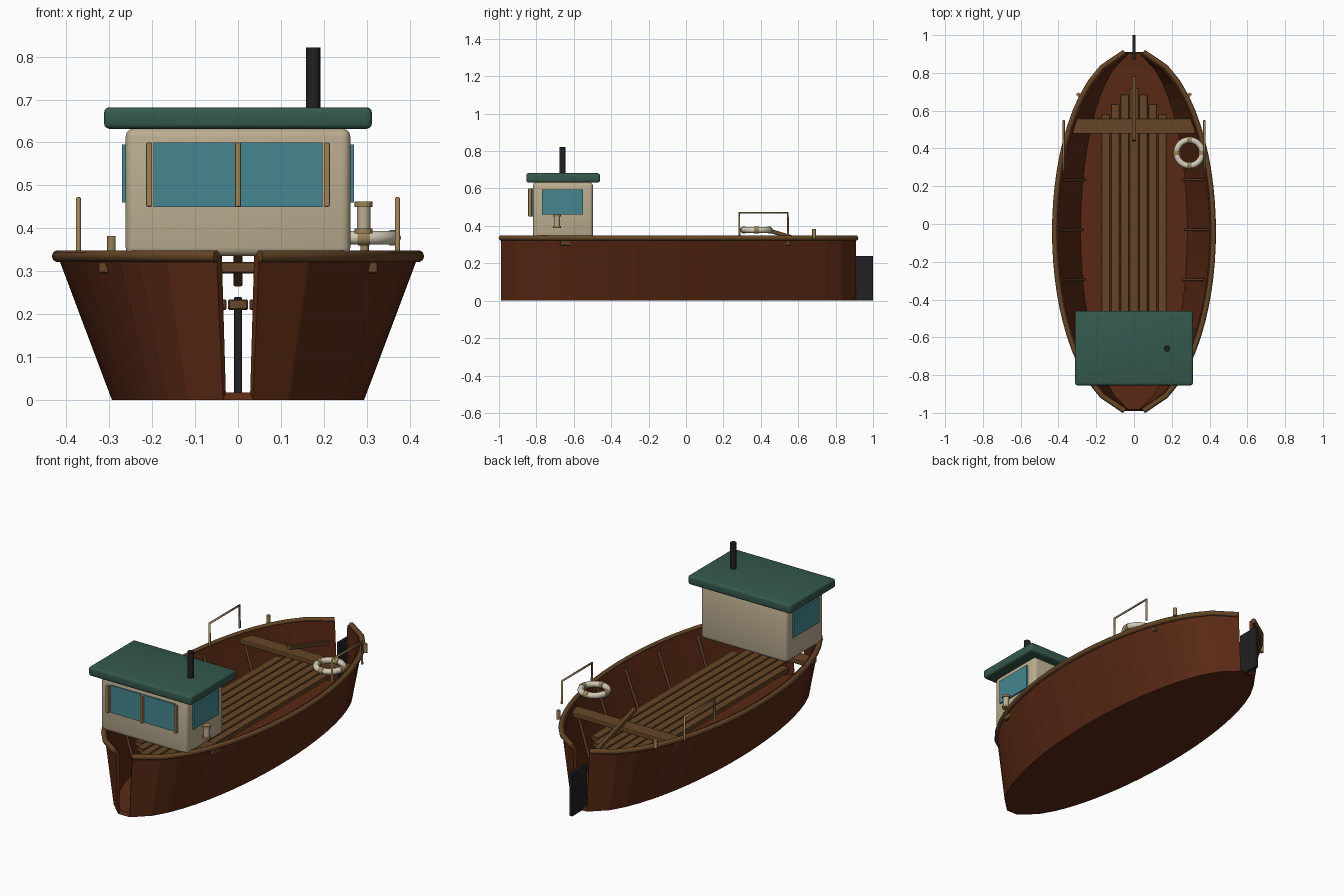
import bpy, bmesh, math
from mathutils import Vector

old = bpy.data.objects.get("Cube")
if old:
    bpy.data.objects.remove(old, do_unlink=True)


def material(name, r, g, b):
    m = bpy.data.materials.new(name)
    m.use_nodes = True
    m.diffuse_color = (r, g, b, 1)
    m.node_tree.nodes["Principled BSDF"].inputs["Base Color"].default_value = (r, g, b, 1)
    m.node_tree.nodes["Principled BSDF"].inputs["Roughness"].default_value = 0.8
    return m


HULL = material("red brown hull", 0.10, 0.022, 0.007)
WOOD = material("deck wood", 0.13, 0.06, 0.02)
TAN = material("pale wood", 0.34, 0.23, 0.10)
CREAM = material("cream paint", 0.50, 0.42, 0.28)
GLASS = material("teal glass", 0.06, 0.24, 0.28)
GREEN = material("green roof", 0.035, 0.10, 0.075)
BLACK = material("black iron", 0.015, 0.015, 0.015)
WHITE = material("white ring", 0.65, 0.60, 0.48)


def add_object(name, bm, mat):
    me = bpy.data.meshes.new(name)
    bmesh.ops.recalc_face_normals(bm, faces=bm.faces)
    bm.to_mesh(me)
    bm.free()
    me.materials.append(mat)
    ob = bpy.data.objects.new(name, me)
    bpy.context.collection.objects.link(ob)
    return ob


def smooth(ob):
    bpy.ops.object.select_all(action="DESELECT")
    ob.select_set(True)
    bpy.context.view_layer.objects.active = ob
    bpy.ops.object.shade_smooth_by_angle(angle=math.radians(35))


def box(name, center, size, mat, bevel=0.0, segments=2):
    bm = bmesh.new()
    bmesh.ops.create_cube(bm, size=1)
    bmesh.ops.scale(bm, vec=size, verts=bm.verts)
    if bevel:
        bmesh.ops.bevel(bm, geom=bm.edges[:], offset=bevel, segments=segments,
                        profile=0.5, affect="EDGES")
    ob = add_object(name, bm, mat)
    ob.location = center
    return ob


def rod(name, a, b, radius, mat, sides=16):
    a, b = Vector(a), Vector(b)
    bm = bmesh.new()
    bmesh.ops.create_cone(bm, cap_ends=True, segments=sides, radius1=radius,
                          radius2=radius, depth=(b - a).length)
    ob = add_object(name, bm, mat)
    ob.location = (a + b) / 2
    ob.rotation_euler = (b - a).to_track_quat("Z", "Y").to_euler()
    smooth(ob)
    return ob


def tube(name, points, radius, mat):
    cu = bpy.data.curves.new(name, "CURVE")
    cu.dimensions = "3D"
    cu.bevel_depth = radius
    cu.bevel_resolution = 3
    cu.use_fill_caps = True
    sp = cu.splines.new("POLY")
    sp.points.add(len(points) - 1)
    for p, co in zip(sp.points, points):
        p.co = (*co, 1)
    cu.materials.append(mat)
    ob = bpy.data.objects.new(name, cu)
    bpy.context.collection.objects.link(ob)


# Hull plan: an ellipse cut off at both ends, narrower at the keel
MID, HALF, BEAM, TOP, KEEL = -0.04, 0.95, 0.42, 0.335, 0.70
STATIONS = 24


def half_width(y):
    t = (y - MID) / HALF
    return max(0.05, BEAM * math.sqrt(max(0, 1 - t * t)))


ys = [MID - HALF + 2 * HALF * i / STATIONS for i in range(STATIONS + 1)]

# Open hull with a slot at bow and stern
bm = bmesh.new()
rows = []
for y in ys:
    w = half_width(y)
    rows.append([bm.verts.new(p) for p in
                 ((-w, y, TOP), (-w * KEEL, y, 0), (w * KEEL, y, 0), (w, y, TOP))])
for r, s in zip(rows, rows[1:]):
    for k in range(3):
        bm.faces.new((r[k], s[k], s[k + 1], r[k + 1]))
hull = add_object("hull", bm, HULL)
# Normals must point outward so the shell thickens inward
if min(hull.data.polygons, key=lambda p: p.center.z).normal.z > 0:
    hull.data.flip_normals()
shell = hull.modifiers.new("thickness", "SOLIDIFY")
shell.thickness = 0.02
shell.offset = -1

for side, label in ((-1, "right"), (1, "left")):
    # Gunwale, ribs, posts and grab rails on each side
    tube(f"gunwale_{label}", [(side * half_width(y), y, TOP) for y in ys], 0.014, WOOD)
    for i in range(-2, 3):
        y = MID + 0.01 + i * 0.265
        w = half_width(y) - 0.024
        tube(f"rib_{label}_{i + 3}", [(side * (w * KEEL - 0.004), y, 0.02),
                                      (side * (w - 0.005), y, 0.315)], 0.007, WOOD)
    rod(f"mooring_post_{label}", (side * 0.295, 0.685, TOP), (side * 0.295, 0.685, 0.382),
        0.010, TAN)
    x = side * 0.372
    tube(f"grab_rail_{label}", [(x, 0.285, 0.345), (x, 0.285, 0.469),
                                (x, 0.545, 0.469), (x, 0.545, 0.345)], 0.006, TAN)
    # Cabin side windows
    box(f"side_window_{label}", (side * 0.266, -0.66, 0.528), (0.009, 0.22, 0.135), GLASS)
    box(f"window_post_{label}", (side * 0.207, -0.834, 0.525), (0.014, 0.02, 0.15), TAN, 0.003)

# Floor planks, shorter toward the sides
for i in range(-3, 4):
    reach = (0.755, 0.72, 0.67, 0.615)[abs(i)]
    box(f"floor_plank_{i + 4}", (i * 0.05, MID + 0.005, 0.222), (0.046, reach * 2, 0.025),
        WOOD, 0.003, 1)

# Benches
for name, y in (("stern_bench", 0.518), ("bow_bench", -0.633)):
    box(name, (0, y, 0.308), (0.65, 0.08, 0.026), WOOD, 0.005)

# Cabin
smooth(box("cabin", (0, -0.658, 0.484), (0.524, 0.322, 0.298), CREAM, 0.02, 3))
smooth(box("cabin_roof", (0, -0.657, 0.657), (0.624, 0.394, 0.05), GREEN, 0.012, 3))
box("front_window", (0, -0.822, 0.525), (0.394, 0.009, 0.15), GLASS)
box("window_post_middle", (0, -0.834, 0.525), (0.014, 0.02, 0.15), TAN, 0.003)
rod("chimney", (0.175, -0.66, 0.67), (0.175, -0.66, 0.822), 0.017, BLACK)

# Lantern on the cabin's left side
for name, low, high, radius, mat in (("lantern_body", 0.40, 0.452, 0.016, CREAM),
                                     ("lantern_base", 0.388, 0.40, 0.021, TAN),
                                     ("lantern_cap", 0.45, 0.462, 0.021, TAN)):
    rod(name, (0.293, -0.69, low), (0.293, -0.69, high), radius, mat)

# Rudder and sloping tiller
box("rudder", (0, 0.935, 0.12), (0.018, 0.13, 0.24), BLACK, 0.003)
tiller = box("tiller", (0, 0.61, 0.325), (0.022, 0.355, 0.022), WOOD, 0.004)
tiller.rotation_euler.x = -0.29

# Life ring with four bands
RING = Vector((0.293, 0.377, 0.378))
bpy.ops.mesh.primitive_torus_add(location=RING, major_radius=0.068, minor_radius=0.016,
                                 major_segments=40, minor_segments=12)
ring = bpy.context.object
ring.name = "life_ring"
ring.data.materials.append(WHITE)
smooth(ring)
for i in range(4):
    a = math.pi / 2 * i
    arc = [RING + 0.068 * Vector((math.cos(a + d), math.sin(a + d), 0))
           for d in (-0.18, -0.06, 0.06, 0.18)]
    tube(f"ring_band_{i + 1}", arc, 0.019, TAN)
